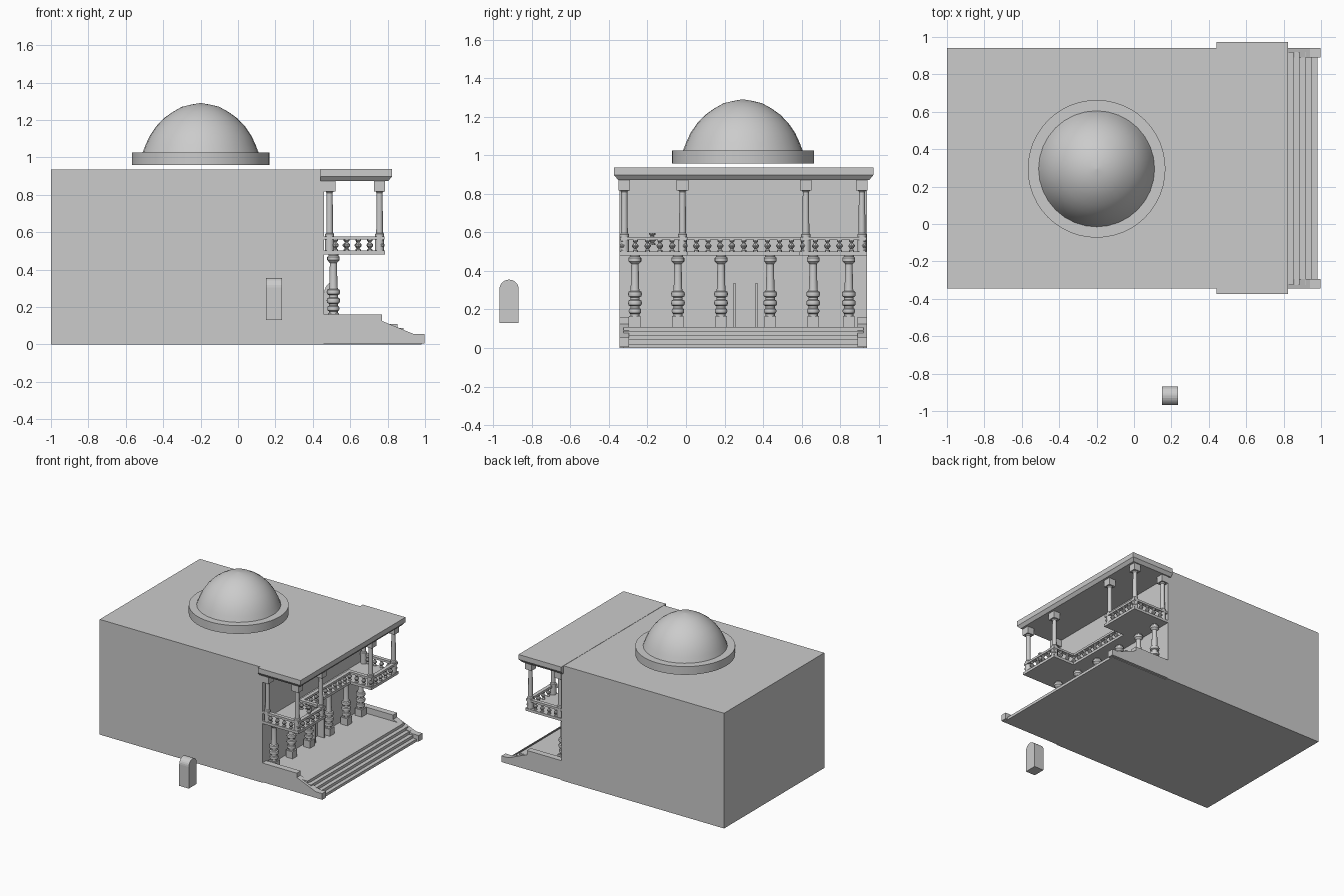
import bpy, bmesh, math
from mathutils import Vector

if "Cube" in bpy.data.objects:
    bpy.data.objects.remove(bpy.data.objects["Cube"])

Y0, Y1 = -0.345, 0.94          # building width


def finish(name, bm, smooth=False):
    bmesh.ops.recalc_face_normals(bm, faces=bm.faces[:])
    me = bpy.data.meshes.new(name)
    bm.to_mesh(me)
    bm.free()
    ob = bpy.data.objects.new(name, me)
    bpy.context.collection.objects.link(ob)
    if smooth:
        bpy.ops.object.select_all(action='DESELECT')
        ob.select_set(True)
        bpy.context.view_layer.objects.active = ob
        bpy.ops.object.shade_smooth_by_angle(angle=math.radians(35))
    return ob


def add_box(bm, x0, x1, y0, y1, z0, z1):
    vs = bmesh.ops.create_cube(bm, size=1)['verts']
    for v in vs:
        v.co = Vector(((x0 + x1) / 2 + v.co.x * (x1 - x0),
                       (y0 + y1) / 2 + v.co.y * (y1 - y0),
                       (z0 + z1) / 2 + v.co.z * (z1 - z0)))
    return vs


def box(name, *dims):
    bm = bmesh.new()
    add_box(bm, *dims)
    return finish(name, bm)


def add_prism(bm, pts, vec):
    f = bm.faces.new([bm.verts.new(p) for p in pts])
    r = bmesh.ops.extrude_face_region(bm, geom=[f], use_keep_orig=True)
    vs = [g for g in r['geom'] if isinstance(g, bmesh.types.BMVert)]
    bmesh.ops.translate(bm, verts=vs, vec=vec)


def prism(name, pts, vec):
    bm = bmesh.new()
    add_prism(bm, pts, vec)
    return finish(name, bm)


def add_lathe(bm, profile, x, y, n):
    rings = []
    for r, z in profile:
        rings.append([bm.verts.new((x + r * math.cos(2 * math.pi * i / n),
                                    y + r * math.sin(2 * math.pi * i / n), z))
                      for i in range(n)])
    for a, b in zip(rings, rings[1:]):
        for i in range(n):
            j = (i + 1) % n
            bm.faces.new((a[i], a[j], b[j], b[i]))
    bm.faces.new(rings[0])
    bm.faces.new(rings[-1])


# main building: base, ground floor and upper floor in one solid block
box("building_body", -1, 0.46, Y0, Y1, 0, 0.935)

# porch roof with chamfered underside
bm = bmesh.new()
add_box(bm, 0.44, 0.823, -0.373, 0.972, 0.897, 0.937)
for v in add_box(bm, 0.44, 0.823, -0.373, 0.972, 0.873, 0.897):
    if v.co.z < 0.88:
        v.co.x -= 0.02 if v.co.x > 0.6 else 0
        v.co.y += 0.02 if v.co.y < 0 else -0.02
finish("porch_roof", bm)

# dome and its rim
bm = bmesh.new()
add_lathe(bm, [(0.368, 0.958), (0.368, 1.025)], -0.2, 0.295, 48)
finish("dome_rim", bm, True)
bm = bmesh.new()
add_lathe(bm, [(0.312, 1.02), (0.295, 1.065), (0.272, 1.115), (0.238, 1.165), (0.195, 1.21),
               (0.15, 1.242), (0.1, 1.27), (0.05, 1.282), (0.004, 1.29)], -0.2, 0.295, 32)
finish("dome", bm, True)

# porch floor and steps as one stepped profile
steps = [(0.45, 0), (0.98, 0)]
for i in range(5):
    x = 0.98 - 0.032 * i
    steps += [(x, 0.022 * (i + 1)), (x - 0.032, 0.022 * (i + 1))]
steps[-1] = (0.45, 0.11)
prism("porch_steps", [(x, Y0 + 0.02, z) for x, z in steps], (0, Y1 - Y0 - 0.04, 0))

# side walls of the steps
cheek = [(0.445, 0.005), (0.998, 0.005), (0.998, 0.055), (0.94, 0.055),
         (0.77, 0.125), (0.77, 0.16), (0.445, 0.16)]
for side, y in (("near", Y0), ("far", Y1 - 0.05)):
    prism("step_side_wall_" + side, [(x, y, z) for x, z in cheek], (0, 0.05, 0))

# turned ground floor columns
LOWER = [(0.024, 0.165)]
for zc, h, r in ((0.192, 0.015, 0.033), (0.234, 0.017, 0.036), (0.28, 0.017, 0.036)):
    LOWER += [(0.024, zc - h), (r - 0.003, zc - h * 0.7), (r, zc), (r - 0.003, zc + h * 0.7), (0.024, zc + h)]
LOWER += [(0.022, 0.31), (0.019, 0.435), (0.026, 0.443), (0.033, 0.45),
          (0.033, 0.468), (0.026, 0.475), (0.026, 0.485)]
bm = bmesh.new()
for y in (-0.265, -0.042, 0.182, 0.437, 0.66, 0.845):
    add_box(bm, 0.48, 0.54, y - 0.03, y + 0.03, 0.105, 0.167)
    add_lathe(bm, LOWER, 0.51, y, 16)
finish("ground_columns", bm, True)

# open arched door leaves, taller on the outer edge
for name, y in (("door_leaf_near", 0.247), ("door_leaf_far", 0.36)):
    arc = [(0.52 - 0.06 * math.sin(a), 0.27 + 0.068 * math.cos(a))
           for a in [math.pi / 2 * i / 6 for i in range(7)]]
    prism(name, [(x, y, z) for x, z in [(0.455, 0.11), (0.52, 0.11)] + arc + [(0.455, 0.27)]],
          (0, 0.01, 0))

# balcony floor, U-shaped with two projecting bays
XB, XM, YA, YB = 0.785, 0.595, 0.01, 0.59
outline = [(0.455, Y0), (XB, Y0), (XB, YA), (XM, YA), (XM, YB), (XB, YB), (XB, Y1), (0.455, Y1)]
prism("balcony_floor", [(x, y, 0.48) for x, y in outline], (0, 0, 0.021))

# balcony rail and balusters following the outline
BAL = [(0.013, 0.5), (0.013, 0.507), (0.006, 0.513), (0.017, 0.527),
       (0.017, 0.533), (0.006, 0.546), (0.013, 0.554), (0.013, 0.562)]
path = [(0.46, -0.327), (0.767, -0.327), (0.767, -0.008), (0.577, -0.008),
        (0.577, 0.608), (0.767, 0.608), (0.767, 0.922), (0.46, 0.922)]
rail, bal = bmesh.new(), bmesh.new()
for (xa, ya), (xb, yb) in zip(path, path[1:]):
    w = 0.015
    add_box(rail, min(xa, xb) - w, max(xa, xb) + w, min(ya, yb) - w, max(ya, yb) + w, 0.56, 0.577)
    n = max(1, round(math.hypot(xb - xa, yb - ya) / 0.062))
    for i in range(1, n + 1):
        t = i / n
        if xb > 0.46 or t < 1:
            add_lathe(bal, BAL, xa + (xb - xa) * t, ya + (yb - ya) * t, 8)
finish("balcony_rail", rail)
# one stray baluster stands a little higher
add_lathe(bal, [(r * 1.3, z + 0.035) for r, z in BAL], 0.76, -0.175, 8)
finish("balusters", bal, True)

# upper posts with square capitals
bm = bmesh.new()
for x, y in ((0.49, -0.32), (0.49, 0.913), (0.757, -0.32), (0.757, -0.018), (0.757, 0.622), (0.757, 0.913)):
    add_lathe(bm, [(0.024, 0.49), (0.024, 0.59), (0.018, 0.596), (0.016, 0.81), (0.022, 0.818), (0.022, 0.825)],
              x, y, 12)
    add_box(bm, x - 0.03, x + 0.03, y - 0.03, y + 0.03, 0.818, 0.88)
finish("upper_posts", bm, True)

# detached arched block beside the building
yc, r = -0.918, 0.05
arch = [(yc + r * math.cos(math.pi * i / 12), 0.305 + r * math.sin(math.pi * i / 12)) for i in range(13)]
prism("arched_block", [(0.15, y, z) for y, z in [(yc - r, 0.13), (yc + r, 0.13)] + arch], (0.086, 0, 0))
